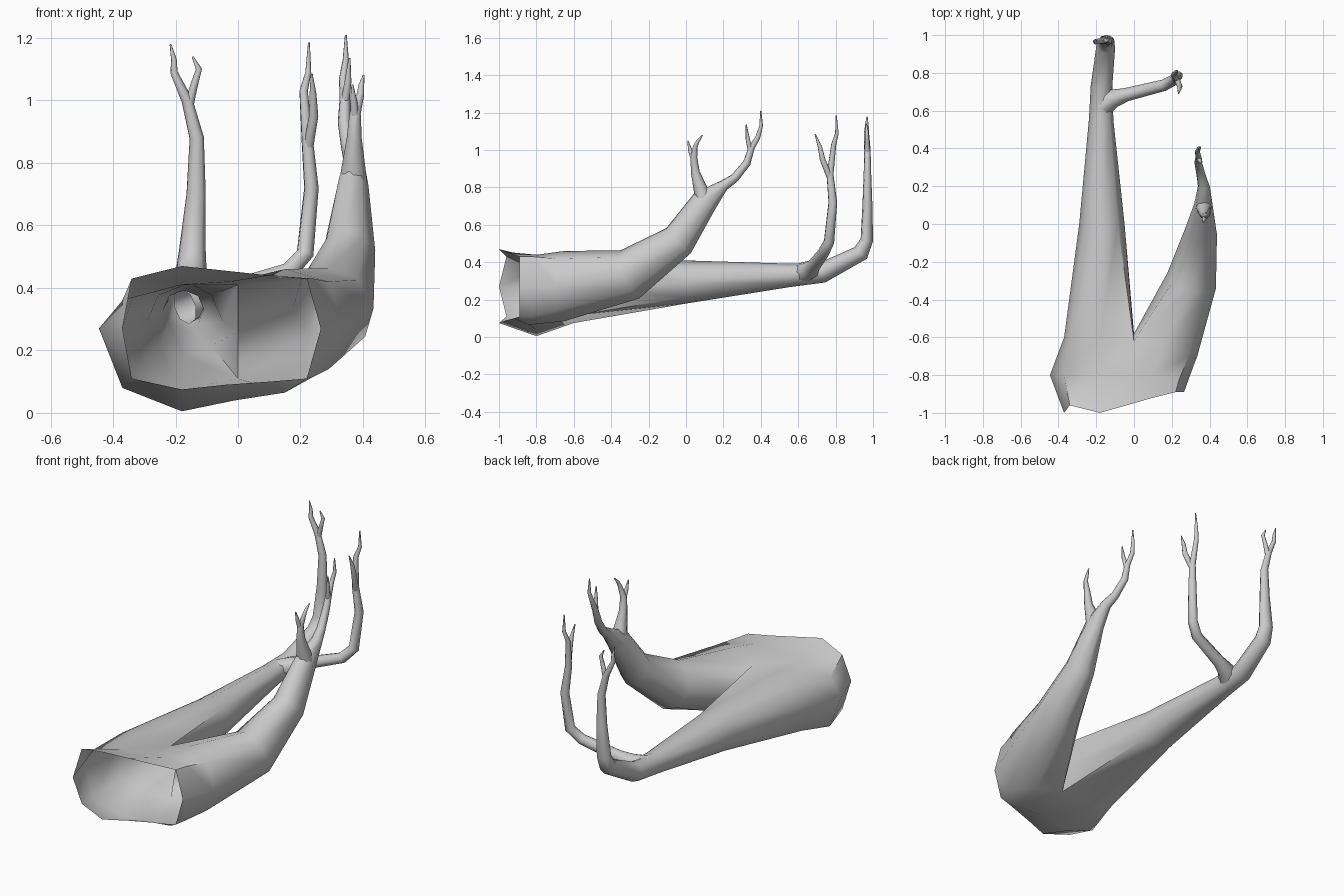
import bpy, bmesh, math
from mathutils import Vector

N = 8


def bridge(bm, a, b):
    for i in range(len(a)):
        j = (i + 1) % len(a)
        bm.faces.new((a[i], a[j], b[j], b[i]))


def sweep(bm, stations, start=None):
    """Loft octagonal rings along stations (x, y, z, side radius, height radius)."""
    pts = [Vector(s[:3]) for s in stations]
    if start:
        origin = sum((v.co for v in start), Vector()) / N
        prev, first = start, origin
    else:
        prev, first = None, pts[0]
    chain = ([first] if start else []) + pts
    off = 1 if start else 0
    up = None
    for k, s in enumerate(stations):
        i = k + off
        a = chain[max(i - 1, 0)]
        b = chain[min(i + 1, len(chain) - 1)]
        d_in = (chain[i] - a).normalized()
        d_out = (b - chain[i]).normalized()
        t = (d_in + d_out).normalized()
        if up is None:
            up = Vector((0, 0, 1)) if abs(t.z) < 0.9 else Vector((0, -1, 0))
        right = t.cross(up).normalized()
        up = right.cross(t).normalized()
        ring = []
        for n in range(N):
            w = 2 * math.pi * n / N
            ring.append(bm.verts.new(pts[k] + right * math.sin(w) * s[3] + up * math.cos(w) * s[4]))
        if prev:
            bridge(bm, prev, ring)
        prev = ring
    bm.faces.new(prev)


def finish(bm, name):
    bmesh.ops.recalc_face_normals(bm, faces=bm.faces[:])
    me = bpy.data.meshes.new(name)
    bm.to_mesh(me)
    bm.free()
    ob = bpy.data.objects.new(name, me)
    bpy.context.collection.objects.link(ob)
    bpy.ops.object.select_all(action='DESELECT')
    ob.select_set(True)
    bpy.context.view_layer.objects.active = ob
    bpy.ops.object.shade_smooth_by_angle(angle=math.radians(60))
    return ob


def branch(name, path):
    """Round branch from (x, y, z, radius) points."""
    bm = bmesh.new()
    sweep(bm, [(*p[:3], p[3], p[3]) for p in path])
    finish(bm, name)


# Hollow trunk: ragged open rim, bulge, and the ring where it splits in two
bm = bmesh.new()
rim = [(-.18, -1, .47), (-.04, -.96, .455), (.1, -.92, .44), (.22, -.89, .43),
       (.265, -.89, .27), (.22, -.89, .11), (.1, -.92, .1), (-.04, -.96, .09),
       (-.18, -1, .075), (-.34, -.96, .11), (-.37, -1, .27), (-.34, -.96, .43)]
bulge = [(-.18, -.8, .41), (-.02, -.8, .42), (.1, -.8, .44), (.24, -.82, .43),
         (.29, -.82, .27), (.24, -.82, .115), (.15, -.84, .065), (-.01, -.8, .04),
         (-.18, -.8, .005), (-.37, -.8, .08), (-.445, -.8, .27), (-.37, -.8, .36)]
split = [(-.18, -.6, .43), (0, -.62, .41), (.15, -.65, .46), (.29, -.7, .42),
         (.335, -.7, .27), (.29, -.7, .14), (.16, -.65, .085), (0, -.62, .11),
         (-.18, -.6, .075), (-.33, -.6, .12), (-.37, -.6, .27), (-.33, -.6, .39)]
rings = [[bm.verts.new(p) for p in r] for r in (rim, bulge, split)]
bridge(bm, rings[0], rings[1])
bridge(bm, rings[1], rings[2])
s = rings[2]
crotch = bm.verts.new((0, -.58, .26))

# Left limb, bending up into a tall branch
sweep(bm, [(-.17, 0, .295, .12, .115), (-.174, .55, .33, .065, .063),
           (-.172, .73, .345, .057, .055), (-.15, .935, .45, .05, .045),
           (-.146, .967, .52, .043, .034), (-.134, .97, .7, .031, .027),
           (-.132, .97, .88, .023, .02), (-.163, .97, 1.0, .018, .017),
           (-.205, .965, 1.09, .012, .014), (-.205, .967, 1.13, .009, .01),
           (-.216, .968, 1.18, .003, .003)],
      [s[0], s[1], crotch, s[7], s[8], s[9], s[10], s[11]])

# Right limb, rising to a forked crown
sweep(bm, [(.305, -.3, .335, .135, .139), (.355, -.04, .515, .086, .095),
           (.368, .1, .725, .05, .072), (.37, .2, .81, .032, .03),
           (.355, .26, .85, .025, .024), (.34, .325, .93, .021, .021),
           (.342, .35, 1.01, .017, .017), (.336, .385, 1.07, .013, .013),
           (.345, .402, 1.13, .01, .01), (.345, .4, 1.21, .003, .003)],
      [s[2], s[3], s[4], s[5], s[6], s[7], crotch, s[1]])
finish(bm, "hollow_trunk")

# Side branches and twigs
branch("left_limb_side_branch", [(-.17, .62, .34, .058), (-.11, .665, .36, .05), (-.04, .685, .385, .036),
                                 (.16, .735, .45, .031), (.215, .765, .51, .029), (.235, .785, .72, .024),
                                 (.222, .77, .87, .019), (.21, .79, 1.03, .014), (.225, .807, 1.09, .01),
                                 (.227, .803, 1.185, .003)])
branch("side_branch_twig", [(.225, .77, .85, .016), (.242, .73, .95, .015), (.24, .715, 1.02, .011),
                            (.236, .69, 1.085, .003)])
branch("tall_branch_twig", [(-.158, .97, .98, .015), (-.14, .968, 1.05, .012), (-.125, .966, 1.1, .01),
                            (-.145, .965, 1.14, .003)])
branch("crown_front_branch", [(.368, .1, .72, .048), (.37, .075, .8, .036), (.372, .05, .88, .024),
                              (.375, .042, .96, .018), (.392, .05, 1.02, .012), (.395, .065, 1.05, .009),
                              (.402, .088, 1.08, .003)])
branch("crown_front_twig", [(.375, .042, .94, .014), (.37, .022, 1.0, .011), (.366, .01, 1.05, .003)])
branch("crown_back_twig", [(.342, .345, .99, .014), (.352, .33, 1.06, .011), (.357, .322, 1.135, .003)])
